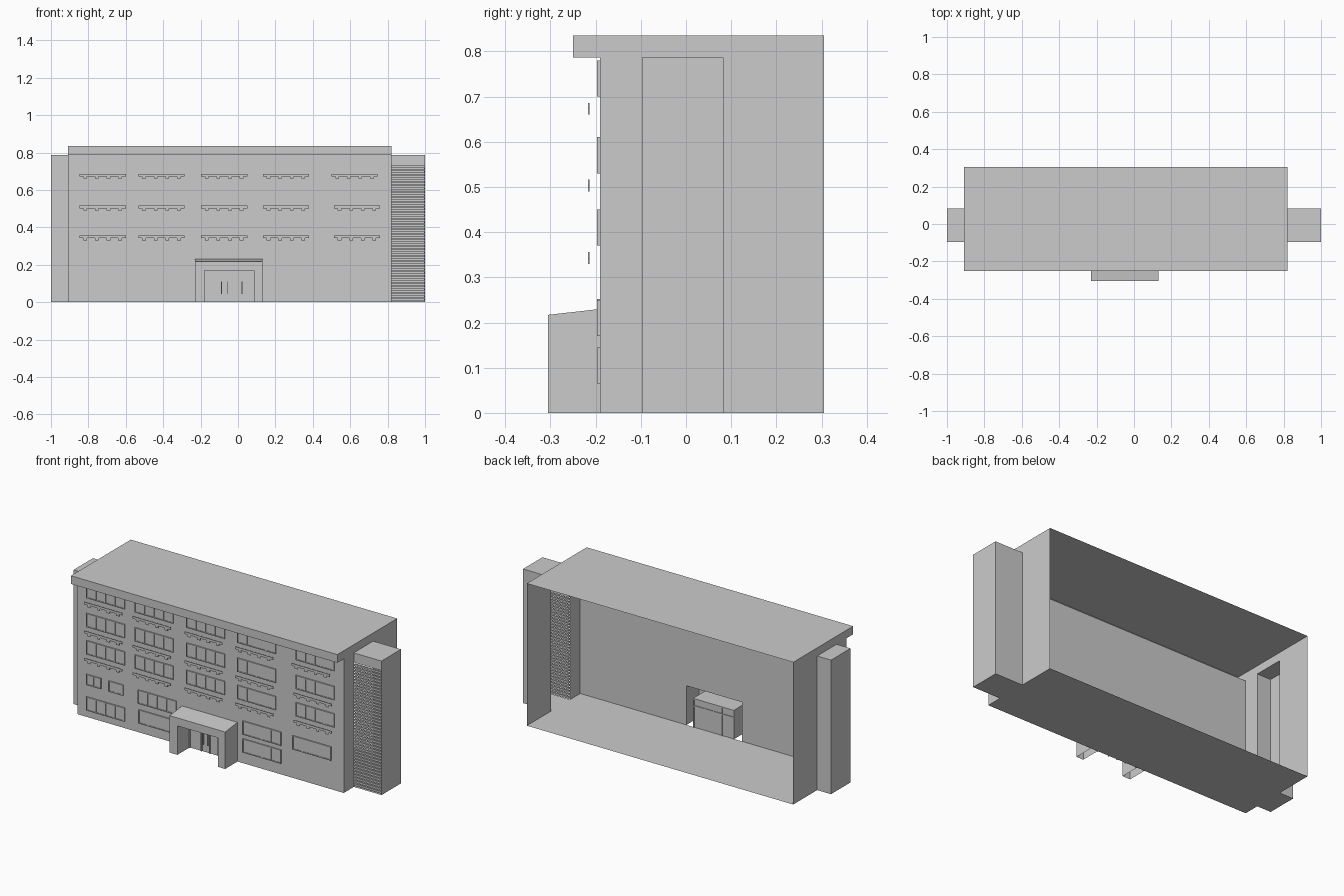
import bpy, bmesh

if "Cube" in bpy.data.objects:
    bpy.data.objects.remove(bpy.data.objects["Cube"])

X0, X1 = -0.91, 0.82          # main block ends
YF, YB = -0.19, 0.305         # front wall, open back
ZE, ZT = 0.787, 0.835         # eave, roof top
TY0, TY1 = -0.097, 0.083      # side tower depth


def finish(name, bm):
    bmesh.ops.remove_doubles(bm, verts=bm.verts, dist=1e-5)
    bmesh.ops.recalc_face_normals(bm, faces=bm.faces)
    me = bpy.data.meshes.new(name)
    bm.to_mesh(me)
    bm.free()
    ob = bpy.data.objects.new(name, me)
    bpy.context.collection.objects.link(ob)
    return ob


def face(bm, pts):
    bm.faces.new([bm.verts.new(p) for p in pts])


def box(bm, x0, x1, y0, y1, z0, z1):
    m = bmesh.ops.create_cube(bm, size=1)
    for v in m["verts"]:
        v.co = (x0 + (v.co.x + .5) * (x1 - x0),
                y0 + (v.co.y + .5) * (y1 - y0),
                z0 + (v.co.z + .5) * (z1 - z0))


# Main shell: open back, overhanging hollow eave, notches for towers and porch
PX0, PX1, PH, PHF, PY = -0.23, 0.13, 0.23, 0.217, -0.305
DX0, DX1, DZ = -0.18, 0.085, 0.17
bm = bmesh.new()
profile = [(YB, 0), (YF, 0), (YF, ZE), (-0.25, ZE), (-0.25, ZT), (YB, ZT)]
for i, ((ya, za), (yb, zb)) in enumerate(zip(profile, profile[1:])):
    if i == 1:
        face(bm, [(x, YF, z) for x, z in (
            (X0, 0), (PX0, 0), (PX0, PH), (PX1, PH), (PX1, 0),
            (X1, 0), (X1, ZE), (X0, ZE))])
    else:
        face(bm, [(X0, ya, za), (X1, ya, za), (X1, yb, zb), (X0, yb, zb)])
side = [(YB, 0), (TY1, 0), (TY1, ZE), (TY0, ZE), (TY0, 0)] + profile[1:]
for x in (X0, X1):
    face(bm, [(x, y, z) for y, z in side])
finish("main_shell", bm)


# Side towers, open towards the building; the right one has an open front
def tower(name, xin, xout, front):
    bm = bmesh.new()
    face(bm, [(xout, TY0, 0), (xout, TY1, 0), (xout, TY1, ZE), (xout, TY0, ZE)])
    for y in ((TY0, TY1) if front else (TY1,)):
        face(bm, [(xin, y, 0), (xout, y, 0), (xout, y, ZE), (xin, y, ZE)])
    for z in (0, ZE):
        face(bm, [(xin, TY0, z), (xout, TY0, z), (xout, TY1, z), (xin, TY1, z)])
    finish(name, bm)


tower("left_tower", X0, -1, True)
tower("right_tower", X1, 1, False)

# Louvres and header panel on the right tower
bm = bmesh.new()
for i in range(40):
    z = 0.008 + i * 0.018
    box(bm, X1, 0.998, -0.096, -0.086, z, z + 0.011)
finish("tower_louvres", bm)
bm = bmesh.new()
box(bm, X1, 0.999, -0.096, -0.09, 0.73, ZE - 0.001)
finish("tower_header_panel", bm)

# Entrance porch: hollow portal with a sloping top
bm = bmesh.new()
face(bm, [(x, PY, z) for x, z in (
    (PX0, 0), (DX0, 0), (DX0, DZ), (DX1, DZ), (DX1, 0),
    (PX1, 0), (PX1, PHF), (PX0, PHF))])
for x in (PX0, PX1):
    face(bm, [(x, PY, 0), (x, YF, 0), (x, YF, PH), (x, PY, PHF)])
for x in (DX0, DX1):
    face(bm, [(x, PY, 0), (x, YF, 0), (x, YF, DZ), (x, PY, DZ)])
face(bm, [(PX0, PY, PHF), (PX1, PY, PHF), (PX1, YF, PH), (PX0, YF, PH)])
face(bm, [(DX0, PY, DZ), (DX1, PY, DZ), (DX1, YF, DZ), (DX0, YF, DZ)])
finish("entrance_porch", bm)

# Entrance doors: glass sheet, frame bars, pull handles
bm = bmesh.new()
face(bm, [(DX0, YF, 0), (DX1, YF, 0), (DX1, YF, DZ), (DX0, YF, DZ)])
finish("door_glass", bm)
bm = bmesh.new()
for x in (DX0, -0.105, -0.05, 0.005, DX1 - 0.006):
    box(bm, x, x + 0.006, YF - 0.006, YF + 0.004, 0, DZ)
for z in (0.122, DZ - 0.007):
    box(bm, DX0, DX1, YF - 0.006, YF + 0.004, z, z + 0.007)
finish("door_frame", bm)
bm = bmesh.new()
for x in (-0.09, -0.06, 0.018):
    box(bm, x, x + 0.005, YF - 0.012, YF - 0.006, 0.045, 0.11)
finish("door_handles", bm)


# Strip windows: frame, mullions and slightly recessed panes
def window(frames, panes, x, z, w=0.25, h=0.08, n=4):
    t, y0, y1 = 0.005, -0.197, YF
    box(panes, x + t, x + w - t, -0.194, -0.191, z + t, z + h - t)
    box(frames, x, x + w, y0, y1, z, z + t)
    box(frames, x, x + w, y0, y1, z + h - t, z + h)
    for i in range(n + 1):
        xm = x + (w - t) * i / n
        box(frames, xm, xm + t, y0, y1, z + t, z + h - t)


frames, panes, ledges = bmesh.new(), bmesh.new(), bmesh.new()
columns = [-0.85, -0.535, -0.20, 0.13, 0.51]
for row, z in enumerate((0.37, 0.53, 0.70)):
    for x in columns:
        window(frames, panes, x, z)
        # Thin rail standing in front of the wall below each upper window
        lx = x - 0.01 if (x == 0.51 and row == 2) else x + 0.003
        lz = z - 0.04
        box(ledges, lx, lx + 0.247, -0.217, -0.214, lz + 0.012, lz + 0.026)
        for k in range(4):
            px = lx + 0.02 + k * 0.062
            box(ledges, px, px + 0.02, -0.217, -0.214, lz, lz + 0.012)
for x, z in ((-0.515, 0.17), (0.165, 0.17), (0.49, 0.17),
             (-0.85, 0.04), (-0.51, 0.055), (0.165, 0.065)):
    window(frames, panes, x, z)
for x in (-0.85, -0.705):
    window(frames, panes, x, 0.19, w=0.095, h=0.062, n=2)
finish("window_frames", frames)
finish("window_panes", panes)
finish("window_rails", ledges)
